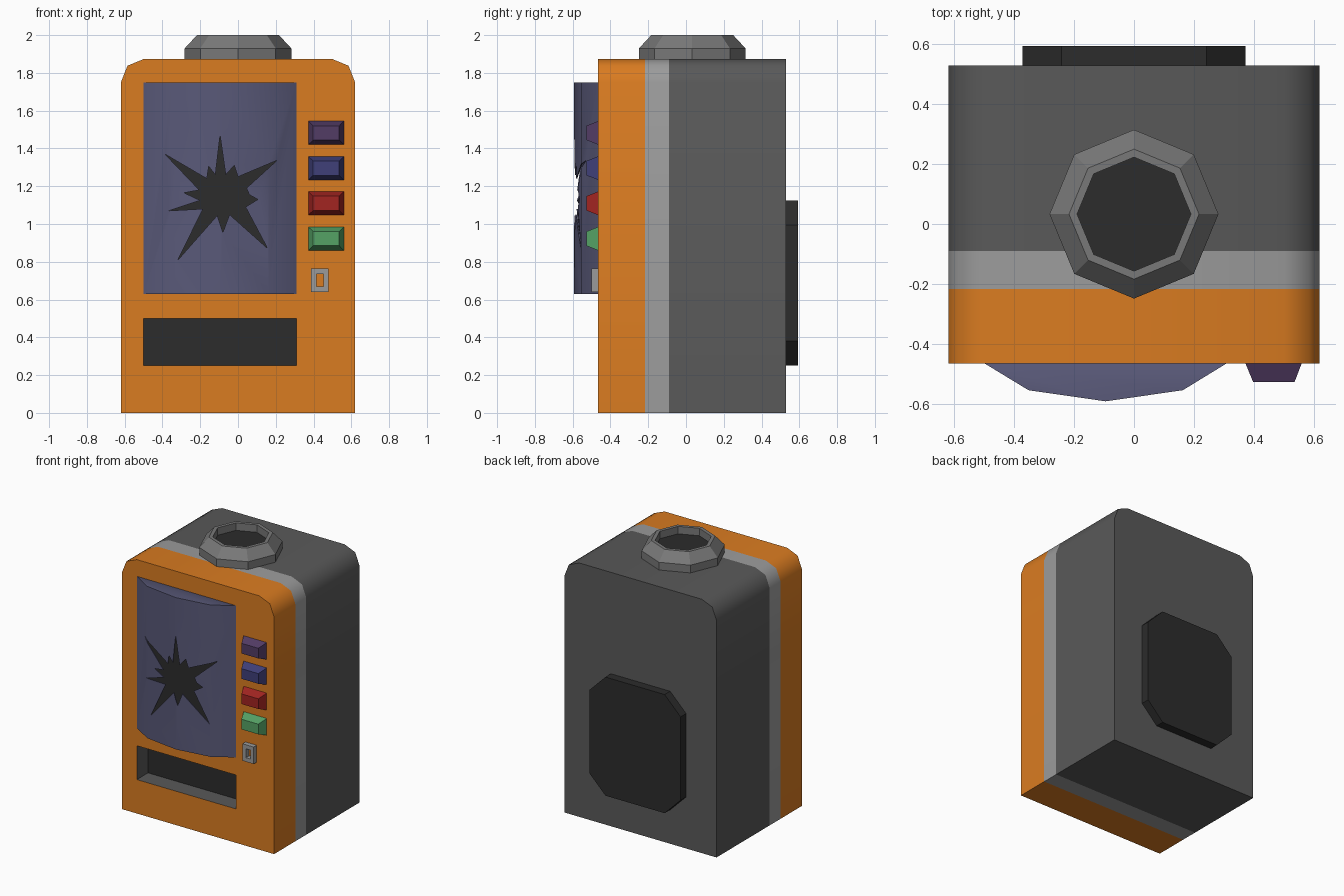
import bpy, bmesh, math

if "Cube" in bpy.data.objects:
    bpy.data.objects.remove(bpy.data.objects["Cube"])


def material(name, rgb):
    m = bpy.data.materials.new(name)
    m.diffuse_color = (*rgb, 1)
    m.use_nodes = True
    m.node_tree.nodes["Principled BSDF"].inputs["Base Color"].default_value = m.diffuse_color
    return m


ORANGE = material("orange", (0.70, 0.20, 0.015))
LIGHT = material("light_grey", (0.33, 0.33, 0.33))
DARK = material("dark_grey", (0.10, 0.10, 0.10))
METAL = material("metal_grey", (0.19, 0.19, 0.19))
BLACK = material("black", (0.025, 0.025, 0.025))
GLASS = material("glass", (0.10, 0.10, 0.19))


def loft(name, rings, mats, caps=True, skip_last_side=False):
    """Skin rings of points; mats = one material or [start cap, bands..., end cap]."""
    bands = len(rings) - 1
    if not isinstance(mats, list):
        mats = [mats] * (bands + 2)
    slots = list(dict.fromkeys(mats))
    bm = bmesh.new()
    loops = [[bm.verts.new(p) for p in ring] for ring in rings]
    n = len(rings[0])

    def face(verts, mat):
        bm.faces.new(verts).material_index = slots.index(mat)

    for i in range(bands):
        for j in range(n - 1 if skip_last_side else n):
            k = (j + 1) % n
            face((loops[i][j], loops[i][k], loops[i + 1][k], loops[i + 1][j]), mats[i + 1])
    if caps:
        face(loops[0], mats[0])
        face(loops[-1], mats[-1])
    bmesh.ops.recalc_face_normals(bm, faces=bm.faces)
    mesh = bpy.data.meshes.new(name)
    bm.to_mesh(mesh)
    bm.free()
    for m in slots:
        mesh.materials.append(m)
    ob = bpy.data.objects.new(name, mesh)
    bpy.context.collection.objects.link(ob)
    return ob


def xz(points, y):
    return [(x, y, z) for x, z in points]


def rect(x0, x1, z0, z1, inset=0):
    x0, x1, z0, z1 = x0 + inset, x1 - inset, z0 + inset, z1 - inset
    return [(x0, z0), (x1, z0), (x1, z1), (x0, z1)]


def activate(ob):
    bpy.ops.object.select_all(action='DESELECT')
    ob.select_set(True)
    bpy.context.view_layer.objects.active = ob


def cut(ob, cutter):
    mod = ob.modifiers.new("cut", 'BOOLEAN')
    mod.operation, mod.solver, mod.object = 'DIFFERENCE', 'EXACT', cutter
    mod.material_mode = 'TRANSFER'
    activate(ob)
    bpy.ops.object.modifier_apply(modifier=mod.name)
    bpy.data.objects.remove(cutter)


def smooth(ob, degrees):
    activate(ob)
    bpy.ops.object.shade_smooth_by_angle(angle=math.radians(degrees))


FRONT = -0.465

# Cabinet: rounded-top profile in three coloured bands
half = [(0.62, 0), (0.62, 1.75), (0.585, 1.838), (0.5, 1.873)]
profile = half + [(-x, z) for x, z in reversed(half)]
cabinet = loft("cabinet", [xz(profile, y) for y in (FRONT, -0.217, -0.09, 0.53)],
               [ORANGE, ORANGE, LIGHT, DARK, DARK])

# Dispensing tray recess with black back
cabinet.data.materials.append(BLACK)
tray = rect(-0.5, 0.31, 0.25, 0.5)
cut(cabinet, loft("tray_cutter", [xz(tray, -0.6), xz(tray, FRONT + 0.13)], [DARK, DARK, BLACK]))
smooth(cabinet, 50)

# Bowed window shell with a broken star-shaped hole
plan = [(-0.5, FRONT), (-0.352, -0.555), (-0.095, -0.592), (0.163, -0.555), (0.31, FRONT)]
window = loft("window", [[(x, y, z) for x, y in plan] for z in (0.63, 1.75)],
              GLASS, skip_last_side=True)
solid = window.modifiers.new("thickness", 'SOLIDIFY')
solid.thickness, solid.offset = 0.008, -1
activate(window)
bpy.ops.object.modifier_apply(modifier=solid.name)
star = [(-0.095, 1.47), (-0.065, 1.26), (-0.02, 1.31), (0.0, 1.25), (0.207, 1.337),
        (0.045, 1.19), (0.06, 1.155), (0.105, 1.13), (0.04, 1.09), (0.157, 0.87),
        (-0.045, 1.05), (-0.08, 0.955), (-0.11, 1.045), (-0.32, 0.807), (-0.185, 1.08),
        (-0.366, 1.07), (-0.2, 1.125), (-0.285, 1.165), (-0.205, 1.18), (-0.387, 1.37),
        (-0.165, 1.24), (-0.155, 1.305), (-0.12, 1.26)]
cut(window, loft("star_cutter", [xz(star, -0.7), xz(star, -0.48)], GLASS))
smooth(window, 30)

# Dark interior seen through the hole
inside = rect(-0.48, 0.29, 0.645, 1.735)
loft("window_interior", [xz(inside, FRONT + 0.002), xz(inside, FRONT - 0.004)], BLACK)

# Selection buttons, tapering to the front
buttons = [("purple", 1.42, (0.085, 0.045, 0.13)), ("blue", 1.233, (0.05, 0.05, 0.19)),
           ("red", 1.047, (0.36, 0.018, 0.015)), ("green", 0.86, (0.09, 0.36, 0.13))]
for name, z, rgb in buttons:
    base = rect(0.372, 0.56, z, z + 0.125)
    top = rect(0.398, 0.536, z + 0.025, z + 0.1)
    loft(name + "_button", [xz(base, FRONT), xz(top, -0.528)], material(name, rgb))

# Coin slot frame, open in the middle
outer, hole = rect(0.387, 0.478, 0.64, 0.765), rect(0.415, 0.453, 0.67, 0.735)
loft("coin_slot", [xz(outer, FRONT), xz(outer, -0.5), xz(hole, -0.5), xz(hole, FRONT)],
     LIGHT, caps=False)

# Back panel with clipped corners
corner = 0.13
x, lo, hi = 0.372, 0.25, 1.125
panel = [(x - corner, lo), (x, lo + corner), (x, hi - corner), (x - corner, hi),
         (corner - x, hi), (-x, hi - corner), (-x, lo + corner), (corner - x, lo)]
loft("back_panel", [xz(panel, 0.53), xz(panel, 0.594)], BLACK)

# Octagonal filler neck on the roof
neck = [(0.282, 1.87), (0.282, 1.93), (0.217, 2.0), (0.19, 2.0), (0.19, 1.945)]
loft("filler_neck",
     [[(r * math.cos(a * math.pi / 4), 0.033 + r * math.sin(a * math.pi / 4), z)
       for a in range(8)] for r, z in neck],
     [METAL] * 5 + [BLACK])
